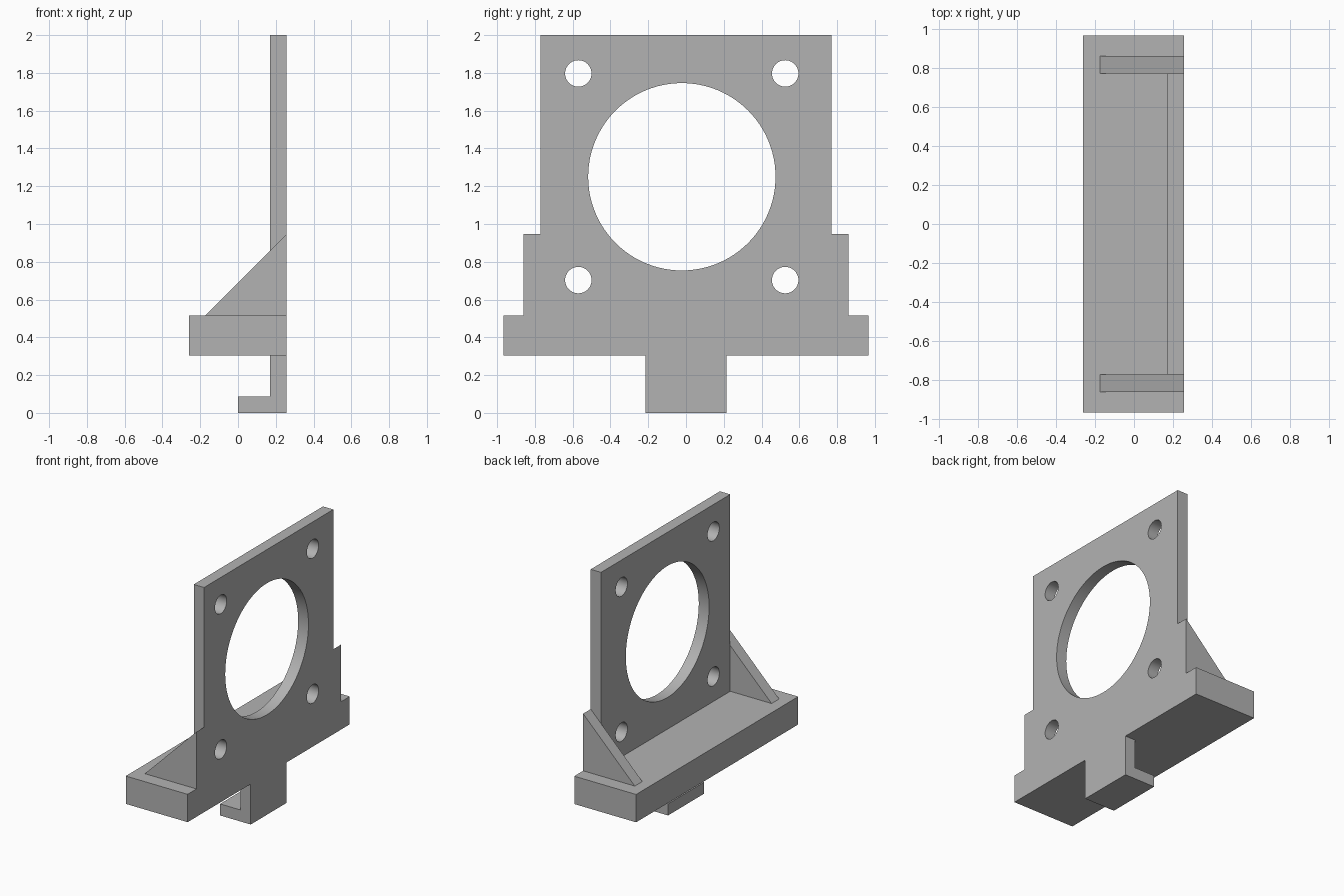
import bpy, bmesh, math

cube = bpy.data.objects.get("Cube")
if cube:
    bpy.data.objects.remove(cube, do_unlink=True)

grey = bpy.data.materials.new("plain grey")
grey.use_nodes = True
colour = (0.45, 0.45, 0.45, 1)
grey.diffuse_color = colour
grey.node_tree.nodes["Principled BSDF"].inputs["Base Color"].default_value = colour

BACK = 0.256      # flat outer side shared by all parts
INNER = 0.17      # inner side of the upright plate
BAR_LOW, BAR_TOP = 0.305, 0.515


def prism(name, profile, y0, y1):
    """Extrude an (x, z) profile from y0 to y1."""
    bm = bmesh.new()
    face = bm.faces.new([bm.verts.new((x, y0, z)) for x, z in profile])
    ext = bmesh.ops.extrude_face_region(bm, geom=[face])
    verts = [v for v in ext["geom"] if isinstance(v, bmesh.types.BMVert)]
    bmesh.ops.translate(bm, vec=(0, y1 - y0, 0), verts=verts)
    bmesh.ops.recalc_face_normals(bm, faces=bm.faces)
    mesh = bpy.data.meshes.new(name)
    bm.to_mesh(mesh)
    bm.free()
    mesh.materials.append(grey)
    obj = bpy.data.objects.new(name, mesh)
    bpy.context.collection.objects.link(obj)
    return obj


def box(name, x0, x1, y0, y1, z0, z1):
    return prism(name, [(x0, z0), (x1, z0), (x1, z1), (x0, z1)], y0, y1)


def combine(target, other, operation):
    """Apply a boolean and remove the second solid."""
    bpy.context.view_layer.objects.active = target
    mod = target.modifiers.new("combine", "BOOLEAN")
    mod.operation = operation
    mod.solver = "EXACT"
    mod.object = other
    bpy.ops.object.modifier_apply(modifier=mod.name)
    bpy.data.objects.remove(other, do_unlink=True)


def bore(target, y, z, radius, sides):
    bpy.ops.mesh.primitive_cylinder_add(
        vertices=sides, radius=radius, depth=0.4,
        location=(INNER, y, z), rotation=(0, math.pi / 2, 0))
    cutter = bpy.context.object
    cutter.name = "hole_cutter"
    cutter.hide_render = True
    cutter.data.materials.append(grey)
    combine(target, cutter, "DIFFERENCE")


# Upright plate, base bar, side gussets and hooked tab joined as one casting
bracket = box("mounting_bracket", INNER, BACK, -0.77, 0.77, BAR_LOW, 2)
combine(bracket, box("base_bar", -0.26, BACK, -0.966, 0.966, BAR_LOW, BAR_TOP), "UNION")
for side in (-1, 1):
    y0, y1 = sorted((side * 0.77, side * 0.86))
    rib = [(-0.175, BAR_TOP), (BACK, BAR_TOP), (BACK, 0.946)]
    combine(bracket, prism("gusset", rib, y0, y1), "UNION")
hook = [(0, 0), (BACK, 0), (BACK, BAR_LOW), (INNER, BAR_LOW), (INNER, 0.087), (0, 0.087)]
combine(bracket, prism("hooked_tab", hook, -0.214, 0.214), "UNION")

# Large opening and four bolt holes
bore(bracket, -0.022, 1.25, 0.496, 96)
for y in (-0.57, 0.525):
    for z in (0.703, 1.797):
        bore(bracket, y, z, 0.07, 48)

# Merge coplanar faces
bm = bmesh.new()
bm.from_mesh(bracket.data)
bmesh.ops.remove_doubles(bm, verts=bm.verts, dist=0.0001)
bmesh.ops.dissolve_limit(bm, angle_limit=math.radians(1), verts=bm.verts, edges=bm.edges)
bm.to_mesh(bracket.data)
bm.free()

bpy.ops.object.select_all(action="DESELECT")
bracket.select_set(True)
bpy.context.view_layer.objects.active = bracket
bpy.ops.object.shade_smooth_by_angle(angle=math.radians(30))
